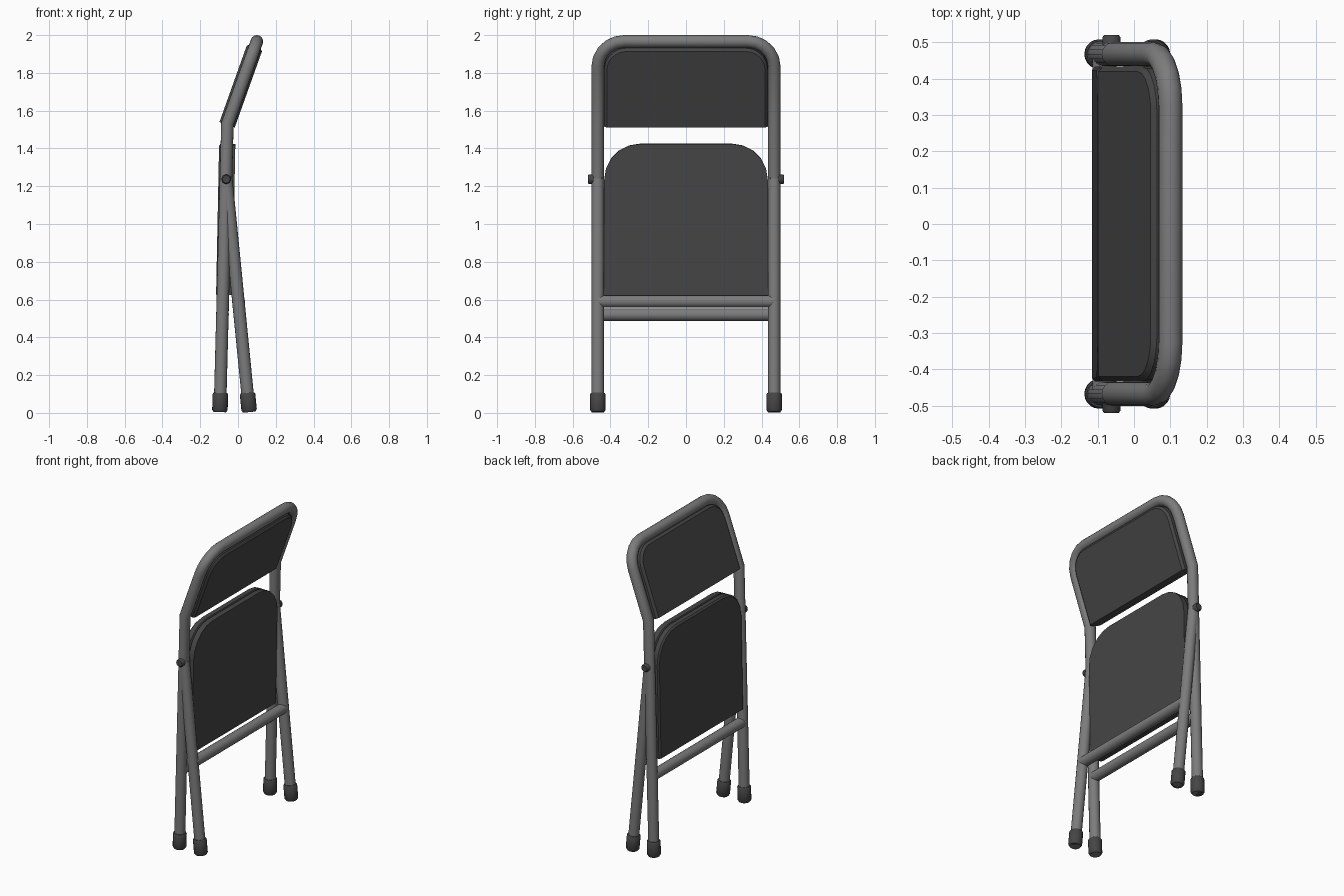
import bpy, bmesh, math
from mathutils import Vector

if "Cube" in bpy.data.objects:
    bpy.data.objects.remove(bpy.data.objects["Cube"])


def material(name, v):
    m = bpy.data.materials.new(name)
    m.diffuse_color = (v, v, v, 1)
    m.use_nodes = True
    m.node_tree.nodes["Principled BSDF"].inputs["Base Color"].default_value = m.diffuse_color
    return m


METAL = material("metal", 0.2)
DARK = material("dark_vinyl", 0.06)


def finish(name, bm, mat):
    bmesh.ops.recalc_face_normals(bm, faces=bm.faces)
    me = bpy.data.meshes.new(name)
    bm.to_mesh(me)
    bm.free()
    me.materials.append(mat)
    ob = bpy.data.objects.new(name, me)
    bpy.context.collection.objects.link(ob)
    bpy.ops.object.select_all(action='DESELECT')
    ob.select_set(True)
    bpy.context.view_layer.objects.active = ob
    bpy.ops.object.shade_smooth_by_angle(angle=math.radians(40))
    return ob


def skin(name, rings, mat):
    """Join matching rings of points into a capped solid."""
    bm = bmesh.new()
    vs = [[bm.verts.new(p) for p in ring] for ring in rings]
    n = len(vs[0])
    for a, b in zip(vs, vs[1:]):
        for i in range(n):
            bm.faces.new((a[i], a[(i + 1) % n], b[(i + 1) % n], b[i]))
    bm.faces.new(vs[0])
    bm.faces.new(vs[-1])
    return finish(name, bm, mat)


def circle(c, axis, r, sides=16):
    q = Vector((0, 0, 1)).rotation_difference(axis)
    return [c + q @ Vector((r * math.cos(t), r * math.sin(t), 0))
            for t in (2 * math.pi * i / sides for i in range(sides))]


def tube(name, path, r, mat=METAL):
    """Sweep a circle along a path with mitred bends."""
    path = [Vector(p) for p in path]
    dirs = [(b - a).normalized() for a, b in zip(path, path[1:])]
    rings = [circle(path[0], dirs[0], r)]
    for i, d in enumerate(dirs):
        nrm = d if i == len(dirs) - 1 else (d + dirs[i + 1]).normalized()
        rings.append([p + d * ((path[i + 1] - p).dot(nrm) / d.dot(nrm)) for p in rings[-1]])
    return skin(name, rings, mat)


def lathe(name, base, axis, steps, mat):
    """Stack of circles: steps are (distance, radius)."""
    base, axis = Vector(base), Vector(axis).normalized()
    return skin(name, [circle(base + axis * d, axis, r, 20) for d, r in steps], mat)


def arc(w, top, r, n):
    """Outline with two rounded top corners, from +y side to -y side."""
    half = [(w - r + r * math.cos(t), top - r + r * math.sin(t))
            for t in (math.pi / 2 * i / n for i in range(n + 1))]
    return half + [(-y, s) for y, s in reversed(half)]


def panel(name, origin, up, w, top, r, n, layers):
    """Padded panel: layers are (depth along normal, outline inset)."""
    o, up = Vector(origin), Vector(up).normalized()
    nrm = Vector((up.z, 0, -up.x))
    rings = []
    for d, i in layers:
        pts = [(w - i, 0)] + arc(w - i, top - i, r - i, n) + [(-(w - i), 0)]
        rings.append([o + up * s + nrm * d + Vector((0, y, 0)) for y, s in pts])
    return skin(name, rings, DARK)


R, Y = 0.033, 0.467
front_foot, bend = Vector((-0.096, 0, 0.004)), Vector((-0.056, 0, 1.53))
rear_foot, pivot = Vector((0.06, 0, 0.004)), Vector((-0.062, 0, 1.237))
tilt = (Vector((0.1, 0, 1.967)) - bend)
length = tilt.length
tilt.normalize()

# Main frame: one bent tube forming both legs and the back hoop
hoop = [bend + tilt * s + Vector((0, y, 0)) for y, s in arc(Y, length, 0.14, 5)]
side = Vector((0, Y, 0))
tube("main_frame", [front_foot + side, bend + side] + hoop + [bend - side, front_foot - side], R)

# Legs, rubber feet and pivots on both sides
for sgn, tag in ((1, "left"), (-1, "right")):
    off = side * sgn
    tube("rear_leg_" + tag, [rear_foot + off, pivot + off], R)
    for nm, foot, end in (("front_foot_", front_foot, bend), ("rear_foot_", rear_foot, pivot)):
        lathe(nm + tag, foot + off, end - foot,
              [(0, 0.033), (0.012, 0.041), (0.095, 0.041), (0.102, 0.036)], DARK)
    lathe("pivot_" + tag, pivot + off * 0.95, (0, sgn, 0),
          [(0, 0.025), (0.07, 0.025), (0.076, 0.02)], DARK)

# Cross bars between each pair of legs
tube("rear_cross_bar", [(0.004, -Y, 0.59), (0.004, Y, 0.59)], R)
tube("front_cross_bar", [(-0.081, -Y, 0.52), (-0.081, Y, 0.52)], R)

# Backrest pad inside the hoop
panel("backrest", bend - tilt * 0.005, tilt, 0.433, length - 0.022, 0.12, 5,
      [(-0.043, 0.014), (-0.03, 0), (0.03, 0), (0.043, 0.014)])

# Folded seat: cushion and plate with a groove between
panel("seat", (-0.073, 0, 0.625), (0.016, 0, 0.8), 0.433, 0.8, 0.19, 5,
      [(-0.043, 0.01), (-0.034, 0), (-0.004, 0), (0.002, 0.01), (0.008, 0), (0.043, 0)])
